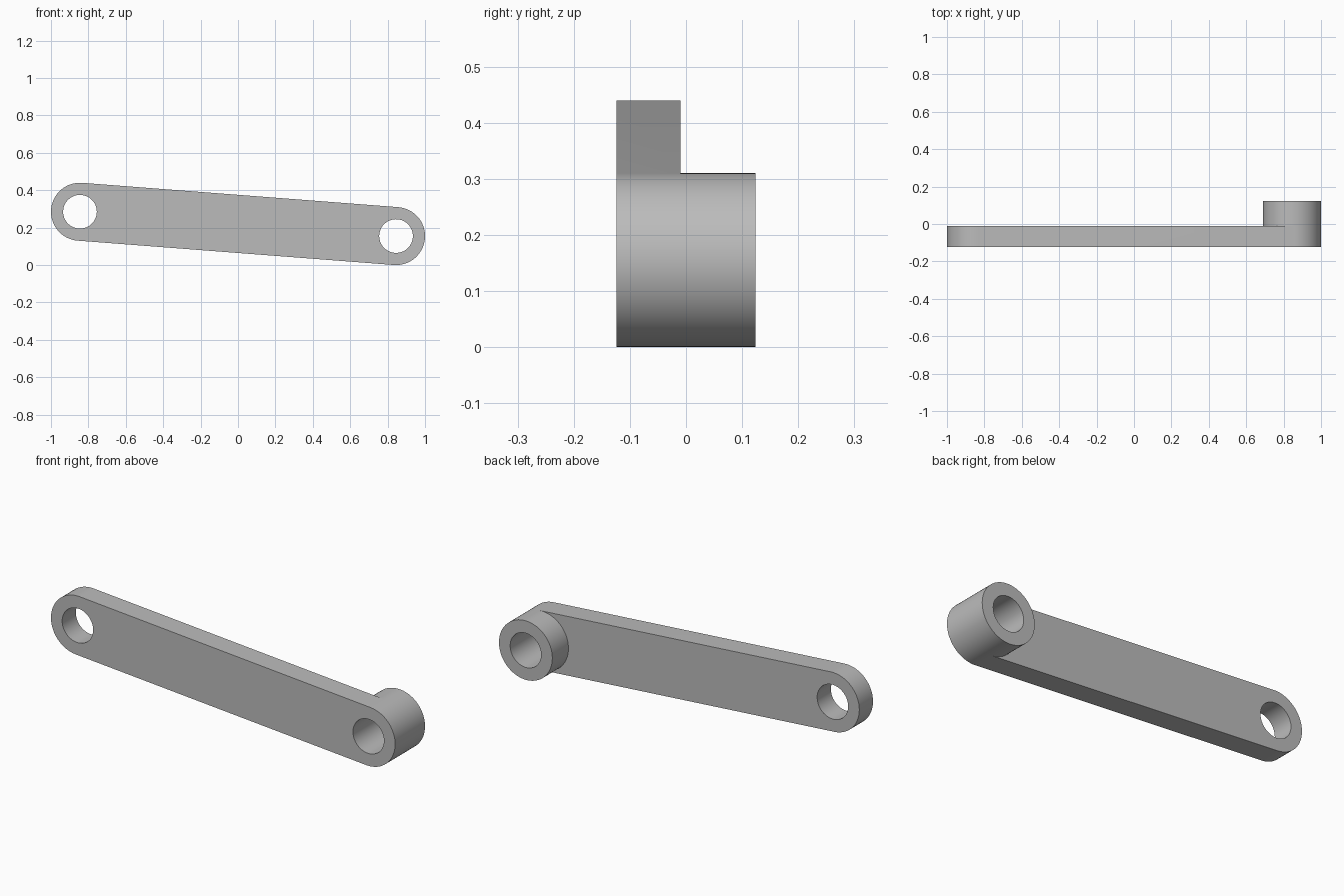
import bpy
import bmesh
from math import atan2, cos, sin, pi, radians

cube = bpy.data.objects.get("Cube")
if cube:
    bpy.data.objects.remove(cube, do_unlink=True)

SEGMENTS = 64
OUTER, BORE = 0.155, 0.09
HIGH_END, LOW_END = (-0.845, 0.285), (0.845, 0.155)
FRONT, PLATE_BACK, BOSS_BACK = -0.124, -0.01, 0.124

# Circles start at the upper tangent point and turn clockwise
tilt = atan2(LOW_END[1] - HIGH_END[1], LOW_END[0] - HIGH_END[0])


def circle(centre, radius):
    angles = [tilt + pi / 2 - 2 * pi * i / SEGMENTS for i in range(SEGMENTS)]
    return [(centre[0] + radius * cos(a), centre[1] + radius * sin(a)) for a in angles]


bm = bmesh.new()


def ring(points, y):
    return [bm.verts.new((x, y, z)) for x, z in points]


def fill(loops, y):
    """Flat face bounded by an outline and any holes."""
    edges = []
    for points in loops:
        verts = ring(points, y)
        edges += [bm.edges.new((verts[i - 1], verts[i])) for i in range(len(verts))]
    bmesh.ops.triangle_fill(bm, edges=edges, use_beauty=True, normal=(0, 1, 0))


def wall(points, y0, y1):
    """Side surface swept along y."""
    a, b = ring(points, y0), ring(points, y1)
    for i in range(len(points)):
        bm.faces.new((a[i - 1], a[i], b[i], b[i - 1]))


half = SEGMENTS // 2
high_rim, boss_rim = circle(HIGH_END, OUTER), circle(LOW_END, OUTER)
high_bore, low_bore = circle(HIGH_END, BORE), circle(LOW_END, BORE)
high_arc = high_rim[half:] + high_rim[:1]
outline = boss_rim[:half + 1] + high_arc
inner_arc = [boss_rim[0]] + boss_rim[:half - 1:-1]

# Arm plate
fill([outline, high_bore, low_bore], FRONT)
fill([inner_arc + high_arc, high_bore], PLATE_BACK)
wall(outline, FRONT, PLATE_BACK)
wall(high_bore, FRONT, PLATE_BACK)

# Raised boss and its through bore
fill([boss_rim, low_bore], BOSS_BACK)
wall(boss_rim, PLATE_BACK, BOSS_BACK)
wall(low_bore, FRONT, BOSS_BACK)

bmesh.ops.remove_doubles(bm, verts=bm.verts[:], dist=1e-5)
bmesh.ops.recalc_face_normals(bm, faces=bm.faces[:])
mesh = bpy.data.meshes.new("link_arm")
bm.to_mesh(mesh)
bm.free()

# Plain grey metal
grey = bpy.data.materials.new("grey")
grey.use_nodes = True
colour = (0.5, 0.5, 0.5, 1)
grey.diffuse_color = colour
grey.node_tree.nodes["Principled BSDF"].inputs["Base Color"].default_value = colour
mesh.materials.append(grey)

arm = bpy.data.objects.new("link_arm", mesh)
bpy.context.collection.objects.link(arm)
bpy.ops.object.select_all(action="DESELECT")
arm.select_set(True)
bpy.context.view_layer.objects.active = arm
bpy.ops.object.shade_smooth_by_angle(angle=radians(30))
